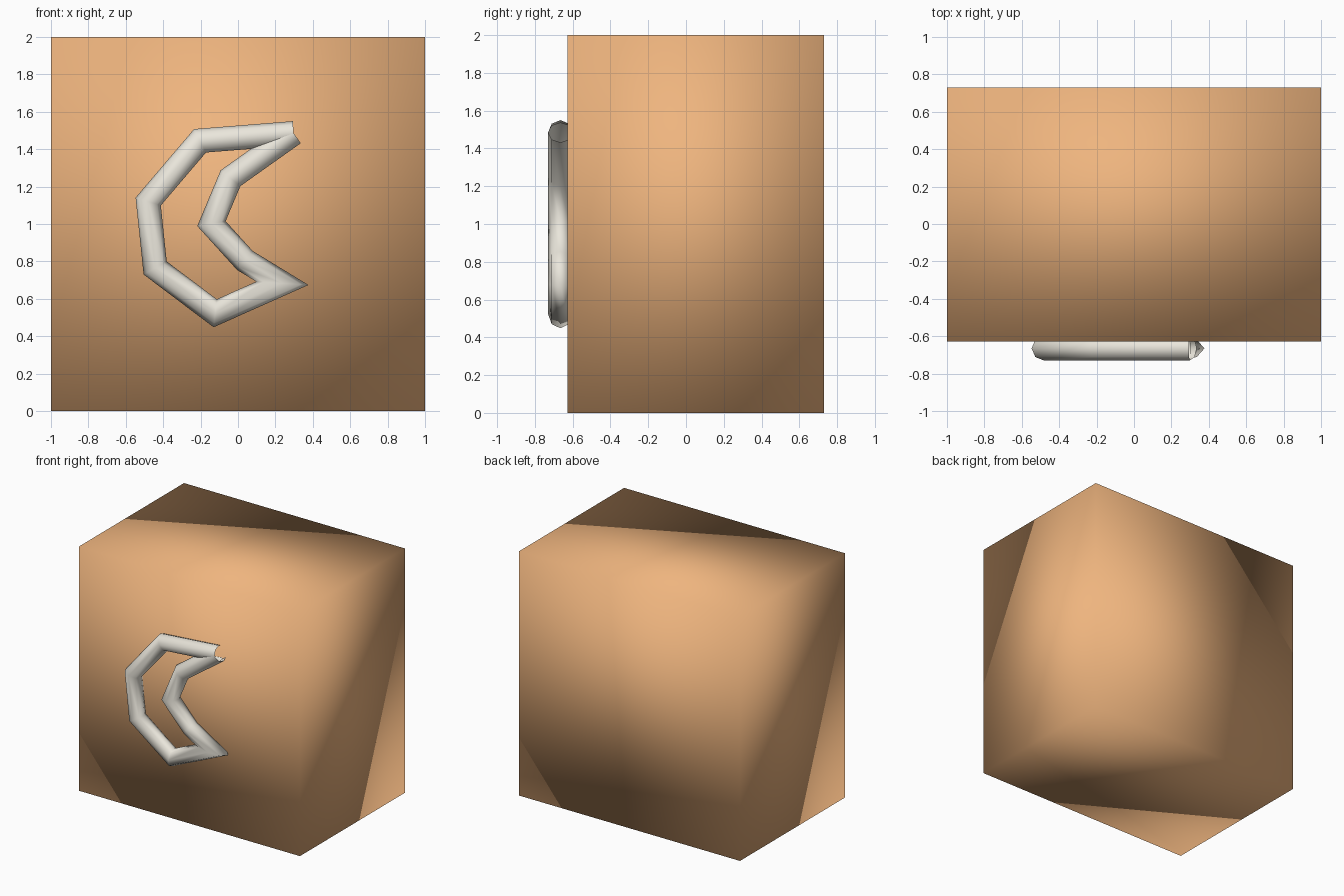
import bpy
import bmesh
import math
from mathutils import Vector

if "Cube" in bpy.data.objects:
    bpy.data.objects.remove(bpy.data.objects["Cube"])


def material(name, rgb):
    mat = bpy.data.materials.new(name)
    mat.diffuse_color = (*rgb, 1)
    mat.use_nodes = True
    mat.node_tree.nodes["Principled BSDF"].inputs["Base Color"].default_value = mat.diffuse_color
    return mat


def finish(bm, name, mat):
    bmesh.ops.recalc_face_normals(bm, faces=bm.faces)
    for face in bm.faces:
        face.smooth = True
    mesh = bpy.data.meshes.new(name)
    bm.to_mesh(mesh)
    bm.free()
    mesh.materials.append(mat)
    obj = bpy.data.objects.new(name, mesh)
    bpy.context.collection.objects.link(obj)
    return obj


def mitred_tube(name, path, y, radius, sides, mat):
    """Open-ended tube along an x/z path with full mitres at the corners."""
    pts = [Vector(p) for p in path]
    bm = bmesh.new()
    rings = []
    for i, p in enumerate(pts):
        d_in = (p - pts[i - 1]).normalized() if i > 0 else None
        d_out = (pts[i + 1] - p).normalized() if i < len(pts) - 1 else None
        d_in, d_out = d_in or d_out, d_out or d_in
        n_in = Vector((-d_in.y, d_in.x))
        n_out = Vector((-d_out.y, d_out.x))
        mitre = (n_in + n_out).normalized()
        mitre /= mitre.dot(n_in)
        ring = []
        for k in range(sides):
            a = 2 * math.pi * k / sides
            q = p + mitre * radius * math.cos(a)
            ring.append(bm.verts.new((q.x, y + radius * math.sin(a), q.y)))
        rings.append(ring)
    for r0, r1 in zip(rings, rings[1:]):
        for k in range(sides):
            j = (k + 1) % sides
            bm.faces.new((r0[k], r0[j], r1[j], r1[k]))
    # Outward normals are oriented consistently on the open tube
    return finish(bm, name, mat)


wood = material("warm_wood", (0.86, 0.46, 0.21))
cream = material("cream", (0.82, 0.79, 0.71))

# Door block with smooth shading across its corners
bm = bmesh.new()
bmesh.ops.create_cube(bm, size=1)
bmesh.ops.scale(bm, vec=(2, 1.357, 2), verts=bm.verts)
bmesh.ops.translate(bm, vec=(0, 0.0515, 1), verts=bm.verts)
finish(bm, "block", wood)

# Crescent outline tube, both open ends meeting at the upper tip
crescent = [(0.298, 1.485), (-0.203, 1.445), (-0.48, 1.12), (-0.443, 0.765),
            (-0.122, 0.523), (0.237, 0.683), (0.037, 0.805), (-0.142, 1.002),
            (-0.04, 1.245), (0.298, 1.485)]
mitred_tube("crescent_moon_tube", crescent, -0.665, 0.065, 8, cream)
